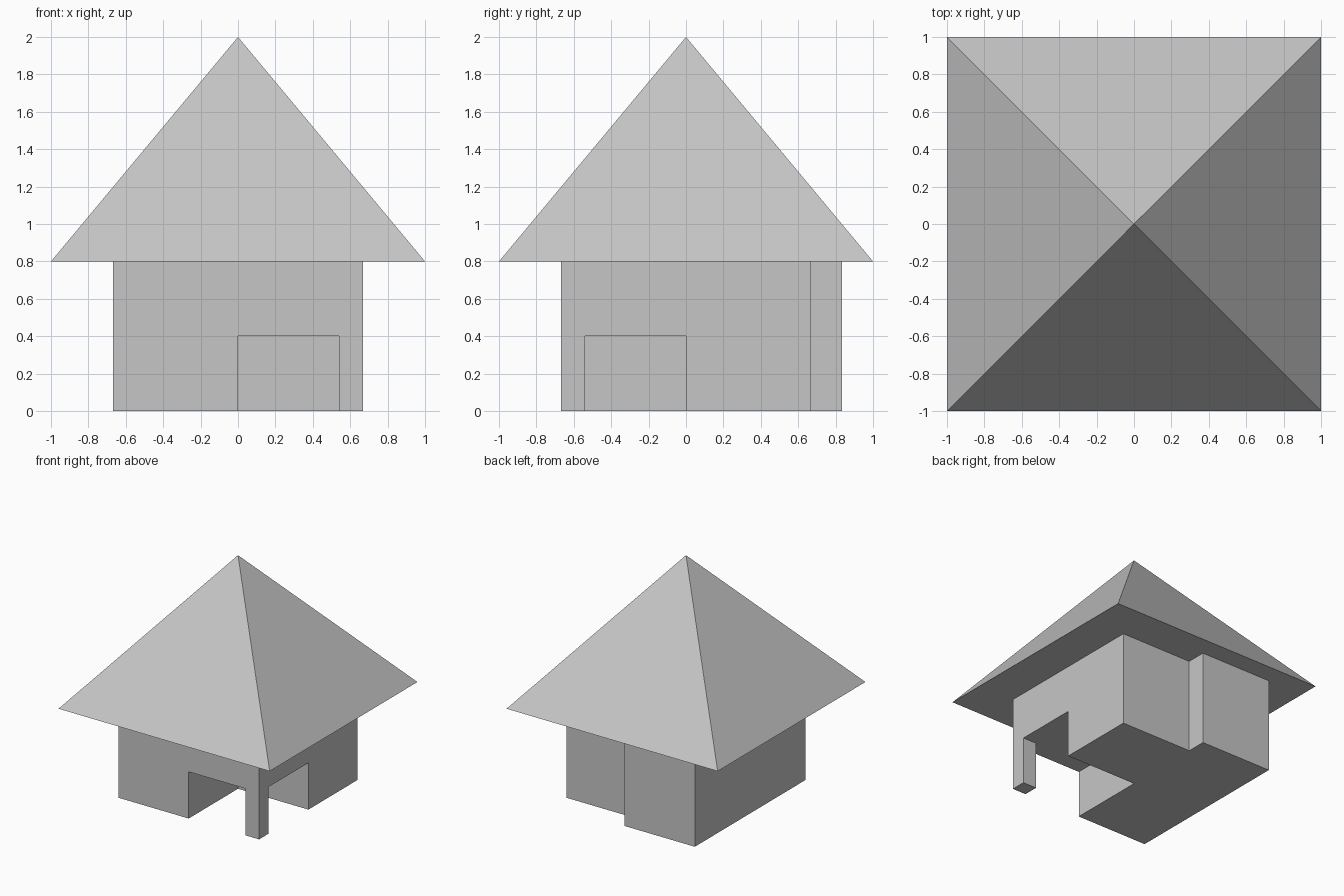
import bpy
import bmesh

cube = bpy.data.objects.get("Cube")
if cube:
    bpy.data.objects.remove(cube, do_unlink=True)

# One plain material for the whole hut
grey = bpy.data.materials.new("light_grey")
grey.use_nodes = True
colour = (0.565, 0.565, 0.565, 1)
grey.diffuse_color = colour
grey.node_tree.nodes["Principled BSDF"].inputs["Base Color"].default_value = colour


def new_object(name, bm):
    bmesh.ops.recalc_face_normals(bm, faces=bm.faces[:])
    mesh = bpy.data.meshes.new(name)
    bm.to_mesh(mesh)
    bm.free()
    mesh.materials.append(grey)
    obj = bpy.data.objects.new(name, mesh)
    bpy.context.collection.objects.link(obj)
    return obj


def prism(name, plan, bottom, top):
    """Extrude a floor plan upwards from bottom to top."""
    bm = bmesh.new()
    face = bm.faces.new([bm.verts.new((x, y, bottom)) for x, y in plan])
    extruded = bmesh.ops.extrude_face_region(bm, geom=[face])["geom"]
    verts = [v for v in extruded if isinstance(v, bmesh.types.BMVert)]
    bmesh.ops.translate(bm, verts=verts, vec=(0, 0, top - bottom))
    return new_object(name, bm)


WALL = 0.667      # half width of the walls
BACK = 0.833      # rear face of the projecting half
POST = 0.54       # inner faces of the corner post
EAVES = 0.8
OUT = 0.9         # cutter reach beyond the walls

# Walls, with the right half of the back stepped out
walls = prism("walls", [(-WALL, -WALL), (WALL, -WALL), (WALL, WALL),
                        (0, WALL), (0, BACK), (-WALL, BACK)], 0, EAVES)

# Porch opening around the corner post
cutter = prism("porch_cutter", [(0, 0), (0, -OUT), (POST, -OUT), (POST, -POST),
                                (OUT, -POST), (OUT, 0)], -0.1, 0.4)
cutter.hide_render = True
cut = walls.modifiers.new("porch", "BOOLEAN")
cut.operation = "DIFFERENCE"
cut.solver = "EXACT"
cut.object = cutter
bpy.context.view_layer.objects.active = walls
bpy.ops.object.modifier_apply(modifier=cut.name)
bpy.data.objects.remove(cutter, do_unlink=True)

# Pyramid roof with a flat underside
bm = bmesh.new()
base = [bm.verts.new((x, y, EAVES)) for x, y in ((-1, -1), (1, -1), (1, 1), (-1, 1))]
apex = bm.verts.new((0, 0, 2))
bm.faces.new(base)
for i in range(4):
    bm.faces.new((base[i], base[(i + 1) % 4], apex))
new_object("roof", bm)
